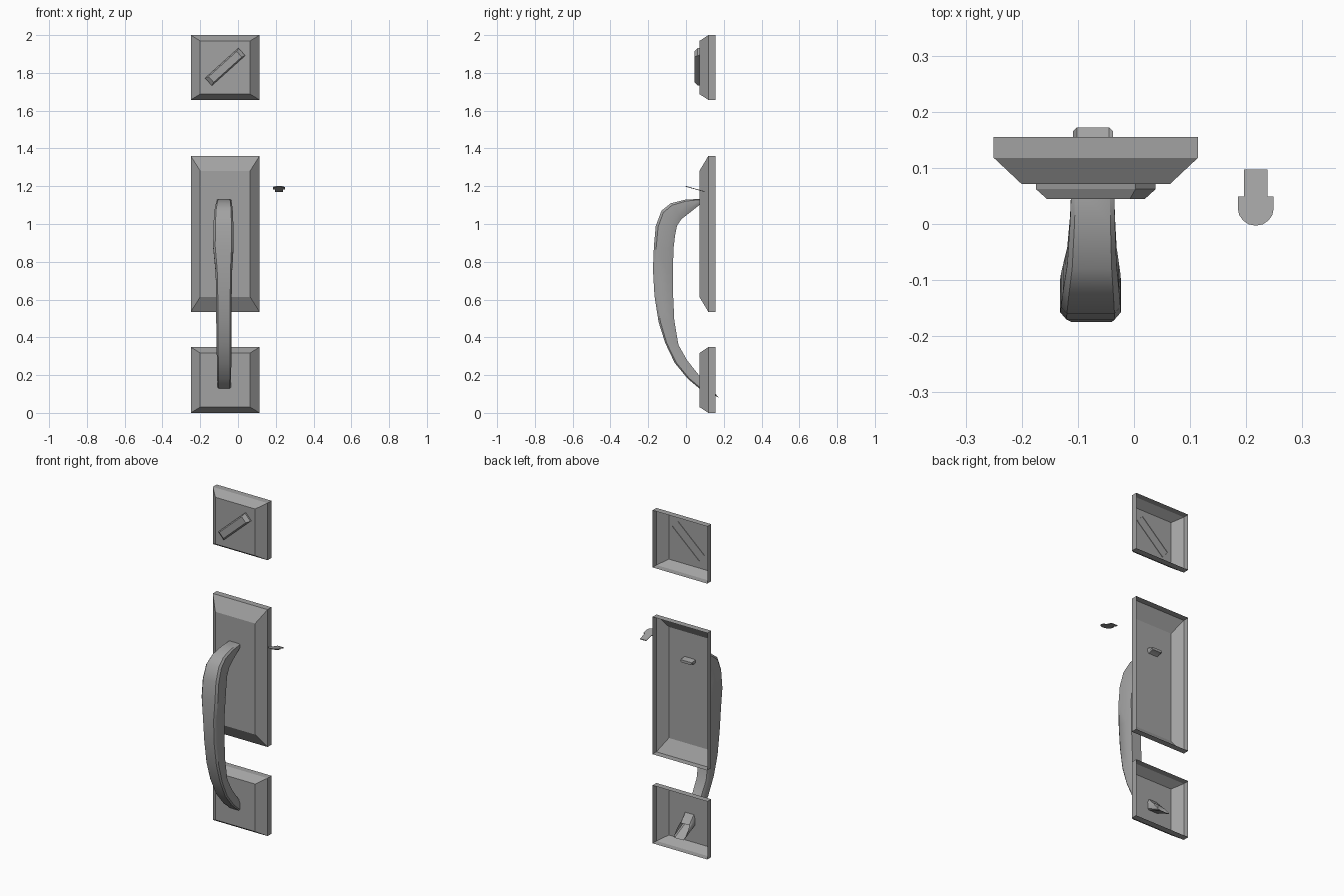
import bpy, bmesh, math
from mathutils import Matrix, Vector

if "Cube" in bpy.data.objects:
    bpy.data.objects.remove(bpy.data.objects["Cube"])

metal = bpy.data.materials.new("grey_metal")
metal.use_nodes = True
GREY = (0.36, 0.36, 0.36, 1)
metal.diffuse_color = GREY
metal.node_tree.nodes["Principled BSDF"].inputs["Base Color"].default_value = GREY


def loft(name, rings, cap_start=False, cap_end=False, smooth=False):
    """Skin a list of equal-length closed rings of points."""
    bm = bmesh.new()
    loops = [[bm.verts.new(p) for p in ring] for ring in rings]
    n = len(loops[0])
    for a, b in zip(loops, loops[1:]):
        for i in range(n):
            j = (i + 1) % n
            bm.faces.new((a[i], a[j], b[j], b[i]))
    if cap_start:
        bm.faces.new(loops[0][::-1])
    if cap_end:
        bm.faces.new(loops[-1])
    bmesh.ops.recalc_face_normals(bm, faces=bm.faces[:])
    mesh = bpy.data.meshes.new(name)
    bm.to_mesh(mesh)
    bm.free()
    mesh.materials.append(metal)
    ob = bpy.data.objects.new(name, mesh)
    bpy.context.collection.objects.link(ob)
    if smooth:
        bpy.ops.object.select_all(action="DESELECT")
        ob.select_set(True)
        bpy.context.view_layer.objects.active = ob
        bpy.ops.object.shade_smooth_by_angle(angle=math.radians(35))
    return ob


def rect(cx, cz, hx, hz, y, turn=0):
    """Rectangle facing the front, optionally turned about y."""
    rot = Matrix.Rotation(turn, 3, "Y")
    return [rot @ Vector((sx * hx, 0, sz * hz)) + Vector((cx, y, cz))
            for sx, sz in ((-1, -1), (1, -1), (1, 1), (-1, 1))]


# Hollow backplates with sloped borders
PLATE_X, PLATE_HALF = -0.068, 0.182
for name, low, high, slope in (("lock_plate", 1.657, 2.0, 0.031),
                               ("grip_plate", 0.535, 1.36, 0.079),
                               ("lower_plate", 0.0, 0.348, 0.031)):
    mid, half = (low + high) / 2, (high - low) / 2
    loft(name, [rect(PLATE_X, mid, PLATE_HALF, half, 0.155),
                rect(PLATE_X, mid, PLATE_HALF, half, 0.118),
                rect(PLATE_X, mid, PLATE_HALF - 0.05, half - slope, 0.071)],
         cap_end=True)

# Slanted lock turn on the top plate
TURN = math.radians(-42)
loft("lock_turn", [rect(-0.068, 1.832, 0.119, 0.027, 0.074, TURN),
                   rect(-0.068, 1.832, 0.119, 0.027, 0.062, TURN),
                   rect(-0.068, 1.832, 0.1, 0.02, 0.045, TURN)], cap_end=True)

# Curved pull handle: outer (y, z), inner (y, z), half width
stations = [
    (0.105, 1.125, 0.105, 1.11, 0.036),
    (0.07, 1.132, 0.07, 1.1, 0.038),
    (0, 1.13, 0.02, 1.06, 0.04),
    (-0.08, 1.11, -0.025, 1.025, 0.044),
    (-0.13, 1.07, -0.048, 0.99, 0.05),
    (-0.16, 0.99, -0.058, 0.94, 0.053),
    (-0.17, 0.88, -0.066, 0.87, 0.054),
    (-0.175, 0.76, -0.07, 0.74, 0.044),
    (-0.167, 0.62, -0.068, 0.62, 0.041),
    (-0.145, 0.48, -0.062, 0.49, 0.041),
    (-0.11, 0.37, -0.04, 0.36, 0.04),
    (-0.06, 0.265, 0.005, 0.28, 0.038),
    (0.01, 0.18, 0.06, 0.21, 0.037),
    (0.07, 0.13, 0.09, 0.175, 0.036),
    (0.172, 0.082, 0.115, 0.15, 0.036),
]
section = [(-0.8, 0), (0.8, 0), (1, 0.12), (1, 0.7)]
section += [(0.78, 1), (-0.78, 1), (-1, 0.7), (-1, 0.12)]
rings = []
for oy, oz, iy, iz, half in stations:
    centre = -0.073 - 0.25 * max(0, half - 0.036)
    rings.append([(centre + u * half, oy + (iy - oy) * t, oz + (iz - oz) * t)
                  for u, t in section])
loft("pull_handle", rings, cap_start=True, smooth=True)

# Thumb latch: thin tilted tongue with a rounded front
outline = [(0.021, 0.097), (0.021, 0.049), (0.032, 0.049)]
for k in range(9):
    a = math.pi * k / 8
    outline.append((0.032 * math.cos(a), 0.028 - 0.031 * math.sin(a)))
outline += [(-0.032, 0.049), (-0.021, 0.049), (-0.021, 0.097)]


def latch_ring(lift):
    return [(0.217 + x, y, 1.197 - 0.28 * y + lift) for x, y in outline]


loft("thumb_latch", [latch_ring(0), latch_ring(0.004)], cap_start=True, cap_end=True)
